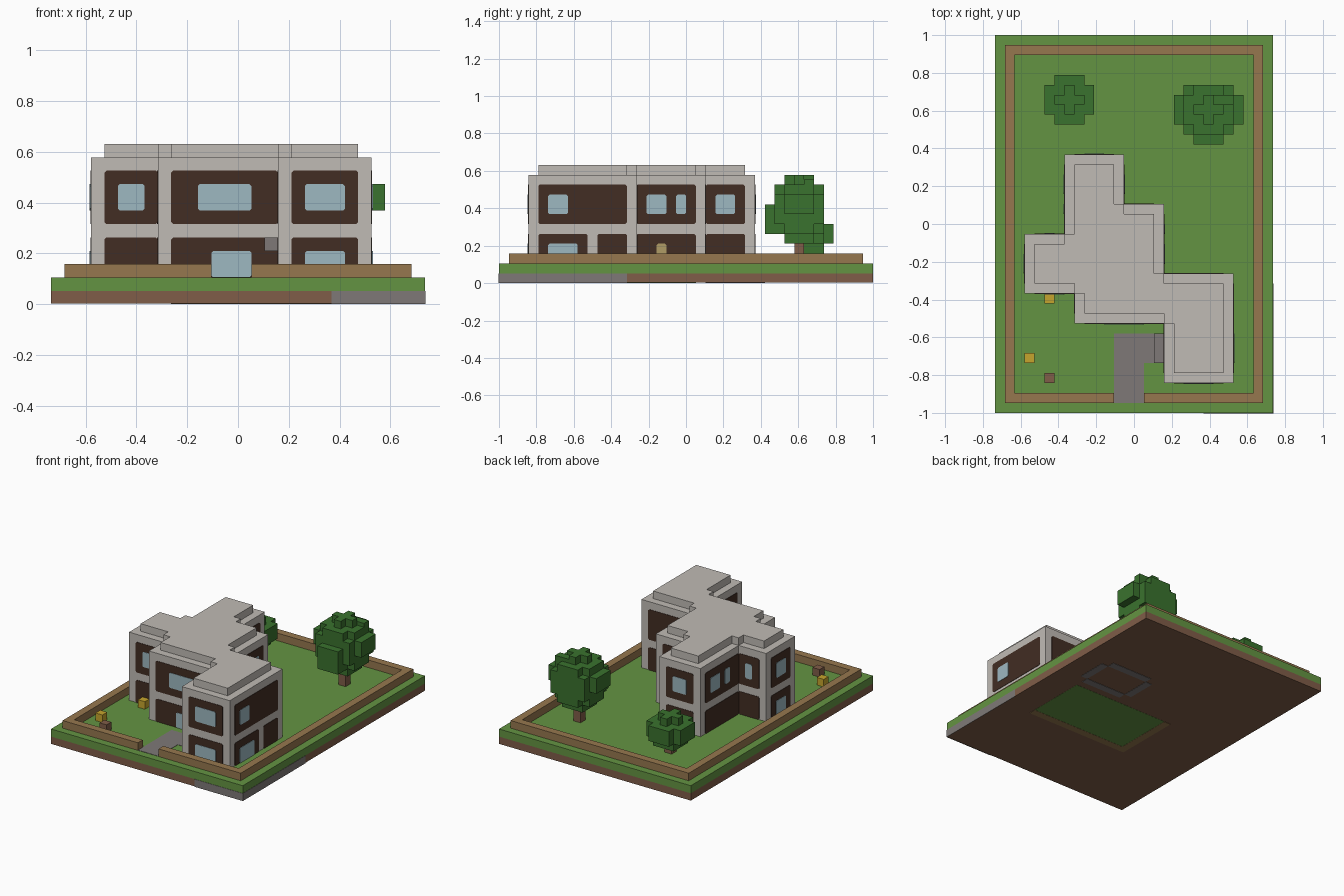
import bpy
import bmesh
from mathutils import Vector

U = 2 / 38                                # size of one building block
ORIGIN = Vector((-14 * U, -1, 0))

if "Cube" in bpy.data.objects:
    bpy.data.objects.remove(bpy.data.objects["Cube"])


def material(name, rgb):
    lin = [((c / 255 + 0.055) / 1.055) ** 2.4 for c in rgb] + [1]
    m = bpy.data.materials.new(name)
    m.use_nodes = True
    m.diffuse_color = lin
    m.node_tree.nodes["Principled BSDF"].inputs["Base Color"].default_value = lin
    return m


CONCRETE = material("pale concrete", (192, 187, 181))
DARK = material("dark brown panel", (66, 45, 35))
GLASS = material("pale blue glass", (157, 184, 193))
GRASS = material("grass green", (100, 148, 66))
DIRT = material("dirt brown", (128, 93, 72))
STONE = material("stone grey", (126, 121, 119))
WOOD = material("fence wood", (150, 119, 78))
LEAF = material("leaf green", (58, 114, 46))
YELLOW = material("flower yellow", (198, 165, 45))
SAND = material("sand door", (176, 156, 102))


def finish(name, bm, mat):
    for v in bm.verts:
        v.co = v.co * U + ORIGIN
    bmesh.ops.recalc_face_normals(bm, faces=bm.faces)
    mesh = bpy.data.meshes.new(name)
    bm.to_mesh(mesh)
    bm.free()
    mesh.materials.append(mat)
    obj = bpy.data.objects.new(name, mesh)
    bpy.context.collection.objects.link(obj)
    return obj


def add_prism(bm, points, offset):
    """Extrude a planar outline along an offset."""
    face = bm.faces.new([bm.verts.new(p) for p in points])
    ext = bmesh.ops.extrude_face_region(bm, geom=[face])
    verts = [g for g in ext["geom"] if isinstance(g, bmesh.types.BMVert)]
    bmesh.ops.translate(bm, verts=verts, vec=offset)
    # keep the back cap so each solid is closed
    if not face.is_valid:
        bmesh.ops.holes_fill(bm, edges=bm.edges)


def blocks(name, mat, *boxes):
    """One object from boxes given as x0, x1, y0, y1, z0, z1 in blocks."""
    bm = bmesh.new()
    for x0, x1, y0, y1, z0, z1 in boxes:
        new = bmesh.ops.create_cube(bm, size=1)["verts"]
        for v in new:
            v.co = ((x0 + x1) / 2 + v.co.x * (x1 - x0),
                    (y0 + y1) / 2 + v.co.y * (y1 - y0),
                    (z0 + z1) / 2 + v.co.z * (z1 - z0))
    return finish(name, bm, mat)


def slab(name, mat, outline, z0, z1):
    bm = bmesh.new()
    add_prism(bm, [(x, y, z0) for x, y in outline], Vector((0, 0, z1 - z0)))
    return finish(name, bm, mat)


# Ground
T = 0.04
blocks("dirt_base", DIRT, (0, 28, 0, 38, T, 1))
blocks("lawn", GRASS, (0, 28, 0, 38, 1, 2))
blocks("stone_edge", STONE, (21, 28 + T, -T, 0, 0, 1), (28, 28 + T, 0, 13, 0, 1))
blocks("path", STONE, (12, 15, 1, 8, 2, 2 + T), (15, 17, 5, 8, 2, 2 + T))

# Underside patches
blocks("underside_grass", GRASS, (10, 24, 12, 20, 0.02, T))
blocks("underside_wood", WOOD, (9, 24, 11, 12, 0, T), (9, 10, 12, 20, 0, T))
blocks("underside_stone", STONE,
       (17, 18, 22, 26, 0, T), (24, 25, 22, 26, 0, T),
       (18, 24, 21, 22, 0, T), (18, 24, 26, 27, 0, T))

# Fence with a gap for the path
blocks("fence", WOOD, (1, 2, 1, 37, 2, 3), (26, 27, 1, 37, 2, 3),
       (2, 26, 36, 37, 2, 3), (2, 12, 1, 2, 2, 3), (15, 26, 1, 2, 2, 3))

# Garden pieces
blocks("flower_blocks", YELLOW, (5, 6, 11, 12, 2, 3), (3, 4, 5, 6, 2, 3))
blocks("dirt_block", DIRT, (5, 6, 3, 4, 2, 3))
blocks("porch_shelf", STONE, (16, 17, 5, 8, 4, 5))

# House body and raised roof
WALLS = [(7, 26), (13, 26), (13, 21), (17, 21), (17, 14), (24, 14), (24, 3),
         (17, 3), (17, 9), (8, 9), (8, 12), (3, 12), (3, 18), (7, 18)]
ROOF = [(8, 25), (12, 25), (12, 21), (13, 21), (13, 20), (16, 20), (16, 14), (17, 14),
        (17, 13), (23, 13), (23, 4), (18, 4), (18, 9), (17, 9), (17, 10), (9, 10),
        (9, 12), (8, 12), (8, 13), (4, 13), (4, 17), (7, 17), (7, 18), (8, 18)]
slab("house_body", CONCRETE, WALLS, 2, 11)
slab("house_roof", CONCRETE, ROOF, 11, 12)

# Glazing per wall: start, end, bottom, top
UP, LOW = (7, 9), (2, 4)
WINDOWS = {0: [(9, 11, *UP)], 1: [(22, 24, *UP)],
           3: [(15, 17, *UP), (18, 19, *UP)],
           5: [(5, 7, *UP), (5, 8, *LOW)],
           6: [(19, 22, *UP), (19, 22, *LOW)],
           8: [(11, 15, *UP), (12, 15, *LOW)],
           10: [(5, 7, *UP)],
           11: [(14, 16, *UP), (14, 16, *LOW)],
           12: [(5, 6, *UP)],
           13: [(22, 24, *UP), (20, 21, *UP)]}


def plate(bm, start, normal, rect, thick):
    """Thin plate with clipped corners, lying on a wall."""
    a0, a1, z0, z1 = rect
    c = 0.15
    ring = [(a0 + c, z0), (a1 - c, z0), (a1, z0 + c), (a1, z1 - c),
            (a1 - c, z1), (a0 + c, z1), (a0, z1 - c), (a0, z0 + c)]
    if normal.x:
        pts = [(start.x, a, z) for a, z in ring]
    else:
        pts = [(a, start.y, z) for a, z in ring]
    add_prism(bm, pts, normal * thick)


panels, glass, door = bmesh.new(), bmesh.new(), bmesh.new()
count = len(WALLS)
for i in range(count):
    before, p, q, after = [Vector((*WALLS[(i + k) % count], 0)) for k in (-1, 0, 1, 2)]
    d = (q - p).normalized()
    normal = Vector((-d.y, d.x, 0))
    # a pillar stays free at each outer corner
    a = p + d * (1 if (p - before).cross(d).z < 0 else 0)
    b = q - d * (1 if d.cross(after - q).z < 0 else 0)
    axis = 0 if d.x else 1
    lo, hi = sorted((a[axis], b[axis]))
    plate(panels, p, normal, (lo, hi, 6, 10), 0.05)
    spans = [(lo, 9), (10, hi)] if i == 5 else [(lo, hi)]
    for s0, s1 in spans:
        plate(panels, p, normal, (s0, s1, 2, 5), 0.05)
    for rect in WINDOWS.get(i, []):
        plate(glass, p, normal, rect, 0.1)
    if i == 3:
        plate(door, p, normal, (16, 17, 2, 4), 0.1)
finish("wall_panels", panels, DARK)
finish("windows", glass, GLASS)
finish("side_door", door, SAND)

# Small tree
blocks("small_tree_trunk", DIRT, (7, 8, 31, 32, 2, 4))
blocks("small_tree_leaves", LEAF,
       (6, 9, 30, 33, 3, 4), (5, 10, 30, 33, 4, 6), (6, 9, 29, 34, 4, 6),
       (6, 9, 31, 32, 6, 7), (7, 8, 30, 33, 6, 7))

# Large tree
blocks("large_tree_trunk", DIRT, (21, 22, 30, 31, 2, 5))
blocks("large_tree_leaves", LEAF,
       (20, 23, 29, 32, 4, 5), (19, 24, 29, 32, 5, 10), (20, 23, 28, 33, 5, 10),
       (19, 24, 28, 33, 6, 9), (18, 25, 29, 32, 7, 9), (20, 23, 27, 28, 5, 8),
       (20, 23, 30, 31, 10, 11), (21, 22, 29, 32, 10, 11), (22, 24, 31, 32, 9, 10.5))
